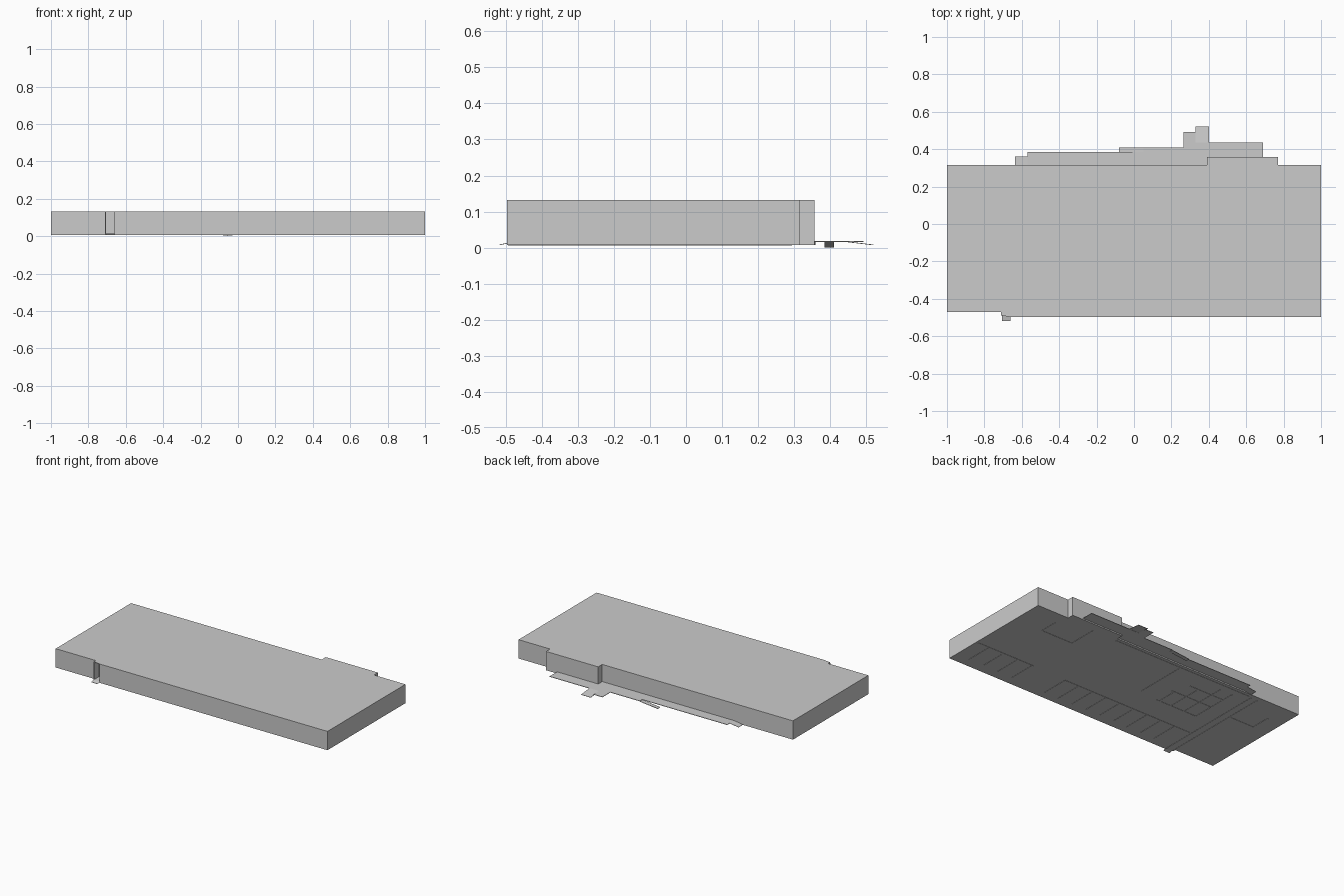
import bpy, bmesh

FLOOR, ROOF, TOP = 0.0075, 0.129, 0.1315


def finish(name, bm):
    bmesh.ops.recalc_face_normals(bm, faces=bm.faces)
    me = bpy.data.meshes.new(name)
    bm.to_mesh(me)
    bm.free()
    ob = bpy.data.objects.new(name, me)
    bpy.context.collection.objects.link(ob)
    return ob


def prism(name, pts, z0, z1):
    """Extrude a plan outline from z0 to z1."""
    bm = bmesh.new()
    f = bm.faces.new([bm.verts.new((x, y, z0)) for x, y in pts])
    r = bmesh.ops.extrude_face_region(bm, geom=[f])
    for v in r["geom"]:
        if isinstance(v, bmesh.types.BMVert):
            v.co.z = z1
    return finish(name, bm)


def slope(name, corners, thick):
    """Sloping slab from four top corners."""
    bm = bmesh.new()
    top = [bm.verts.new(c) for c in corners]
    low = [bm.verts.new((c[0], c[1], c[2] - thick)) for c in corners]
    bm.faces.new(top)
    bm.faces.new(low[::-1])
    for i in range(4):
        j = (i + 1) % 4
        bm.faces.new((top[i], low[i], low[j], top[j]))
    return finish(name, bm)


# Storey body, with the entrance alcove cut into the front
back = [(1, -0.497), (1, 0.315), (0.77, 0.315), (0.77, 0.357),
        (0.39, 0.357), (0.39, 0.315), (-1, 0.315), (-1, -0.47)]
alcove = [(-0.707, -0.47), (-0.707, -0.44), (-0.66, -0.44), (-0.66, -0.497)]
prism("storey_walls", back + alcove, FLOOR, ROOF)

# Flat roof covering the alcove
prism("roof", back + [(-0.707, -0.47), (-0.707, -0.49), (-0.66, -0.497)], ROOF, TOP)

# Entrance floor, step and alcove side wall
prism("entrance_floor", [(-0.707, -0.49), (-0.66, -0.49), (-0.66, -0.43), (-0.707, -0.43)],
      FLOOR, 0.0145)
prism("alcove_side_wall", [(-0.71, -0.489), (-0.705, -0.489), (-0.705, -0.44), (-0.71, -0.44)],
      FLOOR, ROOF)
slope("entrance_ramp", [(-0.707, -0.49, 0.0145), (-0.66, -0.49, 0.0145),
                        (-0.66, -0.518, 0.0085), (-0.707, -0.518, 0.0085)], 0.002)

# Raised terrace along the back
prism("terrace_deck", [(-0.57, 0.314), (0.391, 0.314), (0.391, 0.356), (0.69, 0.356),
                       (0.69, 0.435), (0.40, 0.435), (0.33, 0.435), (0.33, 0.492),
                       (0.265, 0.492), (0.265, 0.41), (0.05, 0.41), (0.05, 0.385),
                       (-0.57, 0.385)], 0.0155, 0.0185)

# Ramps leading off the terrace
slope("back_ramp", [(0.33, 0.435, 0.0185), (0.40, 0.435, 0.0185),
                    (0.40, 0.52, 0.0085), (0.33, 0.52, 0.0085)], 0.002)
slope("side_ramp", [(-0.08, 0.384, 0.003), (0.05, 0.384, 0.0165),
                    (0.05, 0.41, 0.0165), (-0.08, 0.41, 0.003)], 0.003)
slope("end_ramp", [(-0.635, 0.315, 0.0095), (-0.57, 0.315, 0.0185),
                   (-0.57, 0.36, 0.0185), (-0.635, 0.36, 0.0095)], 0.002)

# Wall lines on the underside: (x0, y0, x1, y1)
lines = [(0.57, -0.25, 0.98, -0.25), (-0.64, -0.26, 0.31, -0.26),
         (0.56, 0.10, 0.79, 0.10), (0.56, 0.10, 0.56, 0.29), (0.79, 0.10, 0.79, 0.22),
         (-0.64, 0.29, 0.38, 0.29), (-0.115, -0.06, -0.115, 0.29),
         (-0.55, -0.09, -0.25, -0.09), (-0.55, 0.05, -0.25, 0.05),
         (-0.55, 0.16, -0.30, 0.16), (-0.27, -0.09, -0.27, 0.05),
         (-0.36, -0.09, -0.36, 0.16), (-0.46, -0.09, -0.46, 0.24),
         (-0.55, -0.09, -0.55, 0.24), (-0.707, -0.47, -0.707, 0.28),
         (-0.66, -0.49, -0.66, 0.28), (-0.89, 0.03, -0.71, 0.03), (-0.89, 0.03, -0.89, 0.16)]
lines += [(x, -0.43, x, -0.25) for x in (0.57, 0.68, 0.79, 0.90)]
lines += [(0.31 - 0.105 * i, -0.44, 0.31 - 0.105 * i, -0.26) for i in range(9)]
w = 0.004
bm = bmesh.new()
for x0, y0, x1, y1 in lines:
    m = bmesh.ops.create_cube(bm, size=1)["verts"]
    bmesh.ops.scale(bm, verts=m, vec=(x1 - x0 + w * 2, y1 - y0 + w * 2, 0.003))
    bmesh.ops.translate(bm, verts=m, vec=((x0 + x1) / 2, (y0 + y1) / 2, FLOOR))
finish("underside_wall_lines", bm)
